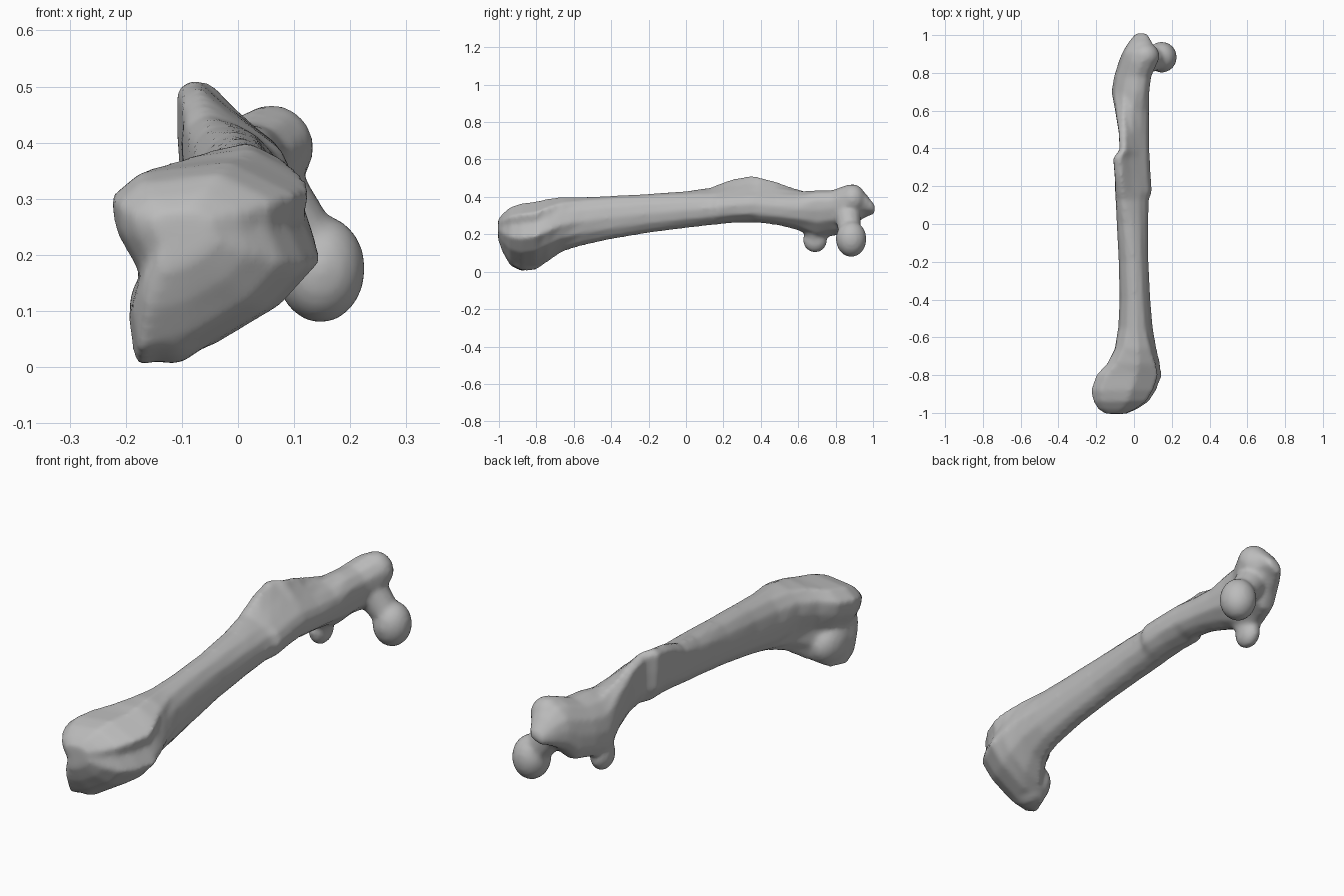
import bpy
import bmesh
from math import cos, sin, tau
from mathutils import Matrix, Vector

if "Cube" in bpy.data.objects:
    bpy.data.objects.remove(bpy.data.objects["Cube"], do_unlink=True)

# Bone colour
bone_grey = bpy.data.materials.new("bone grey")
bone_grey.use_nodes = True
bone_grey.diffuse_color = (0.5, 0.5, 0.5, 1)
bone_grey.node_tree.nodes["Principled BSDF"].inputs["Base Color"].default_value = (0.5, 0.5, 0.5, 1)

# Cross-sections in a unit box, counter-clockwise from the +x side
SIDES = 12
KNEE = [(1, .49), (.91, .7), (.95, .84), (.61, 1), (.15, .95), (0, .83),
        (.03, .66), (.15, .46), (.09, .25), (.13, 0), (.45, .08), (.8, .28)]
OVAL = [(.5 + .5 * cos(tau * i / SIDES), .5 + .5 * sin(tau * i / SIDES)) for i in range(SIDES)]
CREST = [(1, .4), (.9, .55), (.69, .67), (.44, .82), (.18, 1), (0, .94),
         (0, .63), (.03, .31), (.18, .08), (.44, 0), (.74, .06), (.95, .18)]
HIP = [(1, .6), (1, .8), (.85, .95), (.6, 1), (.3, .9), (.08, .7),
       (0, .45), (0, .2), (.1, .03), (.3, 0), (.6, .12), (.9, .35)]
SHAPES = [KNEE, OVAL, CREST, HIP]

# Stations along the shaft: y, x range, z range, position in SHAPES
STATIONS = [
    (-1.005, -.15, -.04, .17, .28, 0),
    (-.98, -.19, .02, .1, .31, 0),
    (-.94, -.215, .08, .03, .345, 0),
    (-.88, -.228, .12, 0, .365, 0),
    (-.8, -.2, .148, .01, .375, 0),
    (-.74, -.145, .14, .05, .39, .2),
    (-.66, -.105, .12, .105, .4, .5),
    (-.55, -.085, .1, .14, .4, .9),
    (-.4, -.077, .087, .173, .407, 1),
    (-.2, -.082, .077, .207, .417, 1),
    (0, -.092, .077, .233, .437, 1.2),
    (.13, -.098, .079, .248, .457, 1.5),
    (.17, -.1, .096, .252, .472, 1.7),
    (.25, -.102, .09, .26, .497, 1.9),
    (.35, -.11, .085, .263, .515, 2),
    (.39, -.076, .082, .26, .507, 2),
    (.48, -.08, .08, .25, .487, 2.1),
    (.6, -.1, .08, .22, .452, 2.5),
    (.7, -.118, .08, .17, .437, 3),
    (.78, -.105, .09, .19, .437, 3),
    (.86, -.08, .125, .2, .465, 3),
    (.91, -.06, .125, .26, .462, 3),
    (.96, -.03, .095, .29, .42, 3),
    (1.01, .01, .07, .31, .355, 3),
]


def section(bm, station):
    y, x0, x1, z0, z1, kind = station
    low = min(int(kind), len(SHAPES) - 2)
    mix = kind - low
    ring = []
    for a, b in zip(SHAPES[low], SHAPES[low + 1]):
        u, v = Vector(a).lerp(Vector(b), mix)
        ring.append(bm.verts.new((x0 + u * (x1 - x0), y, z0 + v * (z1 - z0))))
    return ring


def bulb(bm, centre, radii):
    place = Matrix.Translation(centre) @ Matrix.Diagonal((*radii, 1))
    bmesh.ops.create_icosphere(bm, subdivisions=3, radius=1, matrix=place)


def strut(bm, start, end, r_start, r_end):
    start, end = Vector(start), Vector(end)
    axis = end - start
    turn = axis.to_track_quat("Z", "Y").to_matrix().to_4x4()
    bmesh.ops.create_cone(bm, cap_ends=True, segments=SIDES, radius1=r_start, radius2=r_end,
                          depth=axis.length, matrix=Matrix.Translation((start + end) / 2) @ turn)


bm = bmesh.new()

# Shaft with both flared ends
rings = [section(bm, s) for s in STATIONS]
for r, s in zip(rings, rings[1:]):
    for i in range(SIDES):
        j = (i + 1) % SIDES
        bm.faces.new((r[i], r[j], s[j], s[i]))
bm.faces.new(rings[0])
bm.faces.new(rings[-1])
bmesh.ops.recalc_face_normals(bm, faces=bm.faces)

# Lower condyle at the knee end
bulb(bm, (-.12, -.85, .1), (.075, .11, .095))

# Ball head and its neck
bulb(bm, (.147, .883, .175), (.08, .082, .097))
strut(bm, (.04, .86, .33), (.14, .88, .19), .075, .058)

# Large and small trochanters
bulb(bm, (.06, .89, .39), (.075, .07, .078))
bulb(bm, (-.07, .69, .17), (.045, .065, .068))
strut(bm, (-.04, .66, .3), (-.07, .69, .17), .06, .045)

mesh = bpy.data.meshes.new("thigh_bone")
bm.to_mesh(mesh)
bm.free()
bone = bpy.data.objects.new("thigh_bone", mesh)
bpy.context.collection.objects.link(bone)
mesh.materials.append(bone_grey)

# Fuse the parts into one softly blended surface
remesh = bone.modifiers.new("fuse", "REMESH")
remesh.mode = "VOXEL"
remesh.voxel_size = 0.011
remesh.use_smooth_shade = True
soften = bone.modifiers.new("soften", "SMOOTH")
soften.factor = 0.5
soften.iterations = 6
